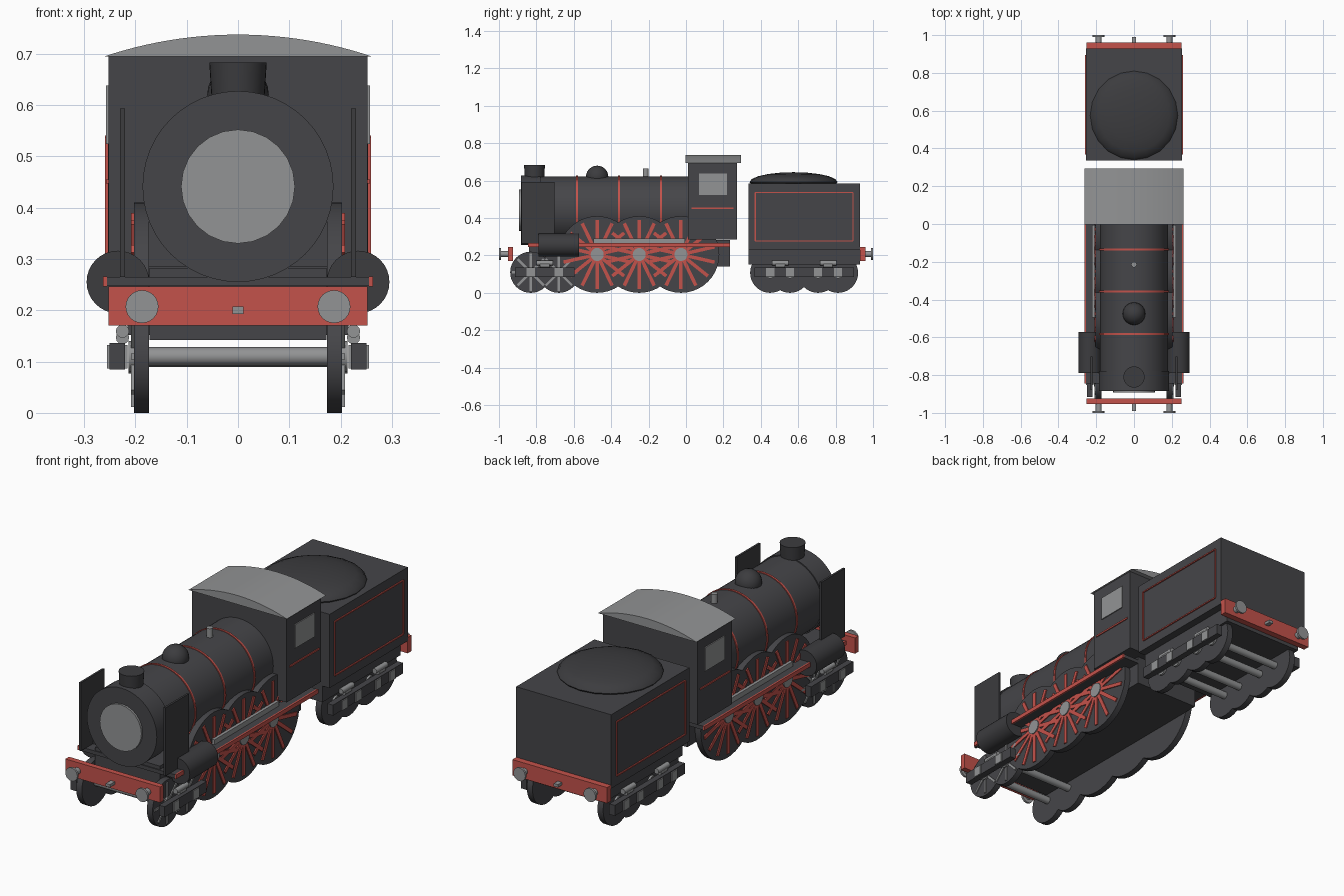
import bpy, bmesh, math
from mathutils import Matrix, Vector

cube = bpy.data.objects.get("Cube")
if cube:
    bpy.data.objects.remove(cube)


def material(name, r, g, b):
    m = bpy.data.materials.new(name)
    m.use_nodes = True
    m.diffuse_color = (r, g, b, 1)
    m.node_tree.nodes["Principled BSDF"].inputs["Base Color"].default_value = (r, g, b, 1)
    return m


DARK = material("charcoal paint", .06, .06, .066)
BLACK = material("black iron", .045, .045, .049)
RED = material("red paint", .55, .085, .07)
STEEL = material("grey steel", .29, .295, .3)

AXES = {"x": Matrix.Rotation(math.pi / 2, 4, "Y"),
        "y": Matrix.Rotation(-math.pi / 2, 4, "X"),
        "z": Matrix.Identity(4)}


class Part:
    """Collects primitives and turns them into one named object."""

    def __init__(self, name, mat, mirror=False):
        self.name, self.mat, self.mirror = name, mat, mirror
        self.bm = bmesh.new()

    def __enter__(self):
        return self

    def box(self, x, y, z, turn=None):
        size = [b - a for a, b in (x, y, z)]
        mid = Vector([(a + b) / 2 for a, b in (x, y, z)])
        m = Matrix.Translation(mid) @ Matrix.Diagonal((*size, 1))
        bmesh.ops.create_cube(self.bm, size=1, matrix=(turn or Matrix()) @ m)

    def rod(self, axis, start, length, r, r_end=None, sides=32):
        along = AXES[axis] @ Vector((0, 0, length / 2))
        bmesh.ops.create_cone(
            self.bm, cap_ends=True, segments=sides, depth=length, radius1=r,
            radius2=r if r_end is None else r_end,
            matrix=Matrix.Translation(Vector(start) + along) @ AXES[axis])

    def ball(self, centre, radii, sides=24):
        m = Matrix.Translation(centre) @ Matrix.Diagonal((*radii, 1))
        bmesh.ops.create_uvsphere(self.bm, u_segments=sides, v_segments=sides // 2,
                                  radius=1, matrix=m)

    def prism(self, outline, y, depth):
        face = self.bm.faces.new([self.bm.verts.new((x, y, z)) for x, z in outline])
        moved = bmesh.ops.extrude_face_region(self.bm, geom=[face])["geom"]
        bmesh.ops.translate(self.bm, vec=(0, depth, 0),
                            verts=[v for v in moved if isinstance(v, bmesh.types.BMVert)])

    def __exit__(self, *args):
        if self.mirror:
            twin = bmesh.ops.duplicate(self.bm, geom=self.bm.verts[:] + self.bm.edges[:] + self.bm.faces[:])
            for v in twin["geom"]:
                if isinstance(v, bmesh.types.BMVert):
                    v.co.x = -v.co.x
        bmesh.ops.recalc_face_normals(self.bm, faces=self.bm.faces[:])
        mesh = bpy.data.meshes.new(self.name)
        self.bm.to_mesh(mesh)
        self.bm.free()
        mesh.materials.append(self.mat)
        ob = bpy.data.objects.new(self.name, mesh)
        bpy.context.scene.collection.objects.link(ob)
        bpy.ops.object.select_all(action="DESELECT")
        ob.select_set(True)
        bpy.context.view_layer.objects.active = ob
        bpy.ops.object.shade_smooth_by_angle(angle=math.radians(35))


AXIS = .441          # boiler centre height
INNER, OUTER = .173, .203   # wheel faces


def wheels(name, ys, r, spokes=0, spoke_mat=None, hub=.03):
    with Part(name + "_wheels", DARK, True) as p:
        for y in ys:
            p.rod("x", (INNER, y, r), OUTER - INNER, r, sides=40)
    with Part(name + "_axles", STEEL) as p:
        for y in ys:
            p.rod("x", (-INNER, y, r), 2 * INNER, .018, sides=12)
    with Part(name + "_hubs", STEEL, True) as p:
        for y in ys:
            p.rod("x", (OUTER, y, r), .01, hub, sides=20)
    if spokes:
        with Part(name + "_spokes", spoke_mat, True) as p:
            for y in ys:
                for i in range(spokes):
                    turn = Matrix.Translation((OUTER, y, r)) @ Matrix.Rotation(math.tau * i / spokes, 4, "X")
                    w = r * .035 + .002
                    p.box((-.002, .005), (-w, w), (0, r * .9), turn)


def bogie_frame(name, ys):
    mid = sum(ys) / len(ys)
    with Part(name + "_frame", DARK, True) as p:
        p.box((.22, .25), (ys[0] - .085, ys[-1] + .085), (.085, .136))
    with Part(name + "_axle_boxes", STEEL, True) as p:
        for y in ys:
            p.box((.215, .255), (y - .022, y + .022), (.086, .132))
    with Part(name + "_springs", STEEL, True) as p:
        for z, half in ((.147, .025), (.159, .044)):
            p.rod("y", (.225, mid - half, z), 2 * half, .013, sides=12)


# Boiler, smokebox and fittings
with Part("boiler", DARK) as p:
    p.rod("y", (0, -.78, AXIS), .8, .181, sides=48)
with Part("smokebox", DARK) as p:
    p.rod("y", (0, -.883, AXIS), .105, .186, sides=48)
with Part("smokebox_door", STEEL) as p:
    p.rod("y", (0, -.893, AXIS), .02, .111, sides=24)
with Part("boiler_bands", RED) as p:
    for y in (-.583, -.358, -.134):
        p.rod("y", (0, y - .005, AXIS), .01, .185, sides=48)
with Part("chimney", BLACK) as p:
    p.rod("z", (0, -.81, .6), .05, .048, .052)
    p.rod("z", (0, -.81, .62), .063, .052, .056)
with Part("steam_dome", BLACK) as p:
    p.ball((0, -.475, .62), (.06, .06, .06))
with Part("whistle", STEEL) as p:
    p.rod("z", (0, -.215, .61), .055, .015, sides=16)
with Part("smoke_deflectors", BLACK, True) as p:
    p.box((.22, .23), (-.88, -.702), (.265, .593))

# Chassis and running boards
with Part("main_frame", DARK) as p:
    p.box((-.172, .172), (-.84, .235), (.142, .282))
with Part("running_board", DARK) as p:
    p.box((-.255, .255), (-.845, .235), (.247, .265))
with Part("running_board_edges", RED, True) as p:
    p.box((.255, .263), (-.845, .235), (.246, .266))
with Part("cylinders", BLACK, True) as p:
    p.rod("y", (.234, -.788, .255), .216, .061)
with Part("coupling_rods", STEEL, True) as p:
    p.box((.207, .222), (-.495, -.005), (.266, .29))

# Wheels and bogies
wheels("driving", (-.475, -.25, -.027), .205, 14, RED, .035)
wheels("leading", (-.83, -.68), .11, 8, STEEL)
bogie_frame("leading_bogie", (-.83, -.68))
wheels("tender", (.45, .556, .706, .813), .107)
bogie_frame("front_tender_bogie", (.45, .556))
bogie_frame("rear_tender_bogie", (.706, .813))

# Cab
with Part("cab", DARK) as p:
    p.box((-.252, .252), (.01, .272), (.285, .697))
with Part("cab_roof", STEEL) as p:
    half, rise, n = .262, .043, 24
    radius = (half * half + rise * rise) / (2 * rise)
    sweep = math.asin(half / radius)
    angles = [sweep * (2 * i / n - 1) for i in range(n + 1)]
    p.prism([(radius * math.sin(a), .737 - radius * (1 - math.cos(a))) for a in angles], -.003, .298)
with Part("cab_windows", STEEL, True) as p:
    p.box((.25, .257), (.07, .218), (.524, .638))
with Part("cab_lining", RED, True) as p:
    p.box((.25, .257), (.03, .255), (.447, .455))

# Tender
with Part("tender_body", DARK) as p:
    p.box((-.253, .253), (.335, .93), (.23, .585))
with Part("tender_underframe", DARK) as p:
    p.box((-.215, .215), (.335, .93), (.152, .232))
with Part("coal_heap", BLACK) as p:
    p.ball((0, .575, .592), (.232, .235, .053), 20)
with Part("tender_lining", RED, True) as p:
    y0, y1, z0, z1, w = .37, .892, .278, .537, .006
    for z in (z0, z1):
        p.box((.25, .259), (y0, y1), (z - w / 2, z + w / 2))
    for y in (y0, y1):
        p.box((.25, .259), (y - w / 2, y + w / 2), (z0, z1))

# Buffer beams with buffers and couplings at both ends
for end, s in (("front", -1), ("rear", 1)):
    near, far = (.925, .952) if s < 0 else (.93, .96)
    with Part(end + "_buffer_beam", RED) as p:
        p.box((-.252, .252), sorted((s * near, s * far)), (.17, .246))
    with Part(end + "_buffers", STEEL, True) as p:
        p.rod("y", (.187, s * .97 - .025, .207), .05, .016, sides=16)
        p.rod("y", (.187, s * .995 - .005, .207), .01, .032, sides=24)
    with Part(end + "_coupling", STEEL) as p:
        p.box((-.011, .011), sorted((s * .94, s * .99)), (.193, .207))
